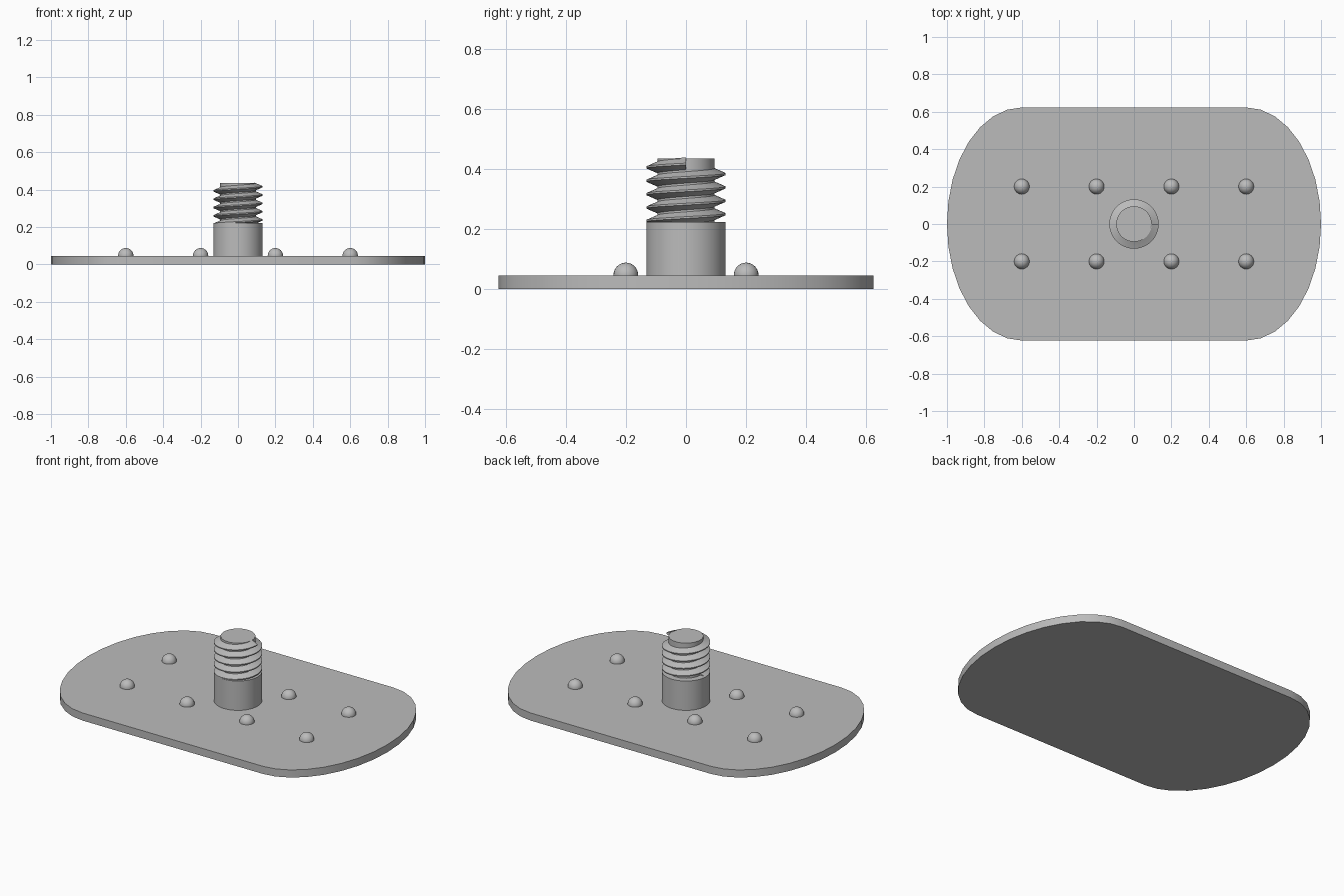
import bpy, bmesh
from math import pi, cos, sin, radians

cube = bpy.data.objects.get("Cube")
if cube:
    bpy.data.objects.remove(cube, do_unlink=True)

grey = bpy.data.materials.new("plain grey")
grey.use_nodes = True
colour = (0.5, 0.5, 0.5, 1)
grey.diffuse_color = colour
grey.node_tree.nodes["Principled BSDF"].inputs["Base Color"].default_value = colour

PLATE_TOP = 0.046
POST_TOP = 0.223
TOP = 0.435
RADIUS = 0.132
CORE = 0.095


def finish(bm, name):
    """Turn a bmesh into a grey, smoothly shaded object."""
    bmesh.ops.recalc_face_normals(bm, faces=bm.faces)
    mesh = bpy.data.meshes.new(name)
    bm.to_mesh(mesh)
    bm.free()
    mesh.materials.append(grey)
    obj = bpy.data.objects.new(name, mesh)
    bpy.context.collection.objects.link(obj)
    bpy.ops.object.select_all(action='DESELECT')
    obj.select_set(True)
    bpy.context.view_layer.objects.active = obj
    bpy.ops.object.shade_smooth_by_angle(angle=radians(30))
    return obj


def prism(name, outline, z0, z1):
    """Extrude a flat outline from z0 to z1."""
    bm = bmesh.new()
    face = bm.faces.new([bm.verts.new((x, y, z0)) for x, y in outline])
    up = bmesh.ops.extrude_face_region(bm, geom=[face])["geom"]
    bmesh.ops.translate(bm, vec=(0, 0, z1 - z0),
                        verts=[v for v in up if isinstance(v, bmesh.types.BMVert)])
    return finish(bm, name)


def arc(cx, rx, ry, start, sweep, steps, closed=False):
    count = steps if closed else steps + 1
    return [(cx + rx * cos(start + sweep * i / steps),
             ry * sin(start + sweep * i / steps)) for i in range(count)]


# Base plate: straight sides and half-elliptical ends
ends = arc(0.6, 0.4, 0.623, -pi / 2, pi, 16) + arc(-0.6, 0.4, 0.623, pi / 2, pi, 16)
prism("base_plate", ends, 0, PLATE_TOP)

# Plain post and the screw core above it
prism("post", arc(0, RADIUS, RADIUS, 0, 2 * pi, 48, True), PLATE_TOP - 0.01, POST_TOP)
prism("screw_core", arc(0, CORE, CORE, 0, 2 * pi, 48, True), POST_TOP - 0.01, TOP)

# Right-handed screw thread: a V profile swept along a helix
PITCH, TURNS, STEPS = 0.0445, 4.5, 48
profile = [(CORE - 0.005, -0.022), (CORE, -0.019), (RADIUS, -0.003),
           (RADIUS, 0.003), (CORE, 0.019), (CORE - 0.005, 0.022)]
bm = bmesh.new()
rings = []
for i in range(int(TURNS * STEPS) + 1):
    turn = i / STEPS - TURNS
    a, z = 2 * pi * turn, 0.416 + PITCH * turn
    rings.append([bm.verts.new((r * cos(a), r * sin(a), z + dz)) for r, dz in profile])
for low, high in zip(rings, rings[1:]):
    for k in range(len(profile)):
        j = (k + 1) % len(profile)
        bm.faces.new((low[k], low[j], high[j], high[k]))
bm.faces.new(rings[0])
bm.faces.new(rings[-1])
finish(bm, "screw_thread")

# Two rows of small domes
for row, y in (("front", -0.2), ("back", 0.2)):
    for n, x in enumerate((-0.6, -0.2, 0.2, 0.6), 1):
        bm = bmesh.new()
        bmesh.ops.create_uvsphere(bm, u_segments=24, v_segments=16, radius=0.041)
        bmesh.ops.bisect_plane(bm, geom=bm.verts[:] + bm.edges[:] + bm.faces[:],
                               plane_co=(0, 0, -0.006), plane_no=(0, 0, 1),
                               clear_inner=True)
        bmesh.ops.translate(bm, vec=(x, y, PLATE_TOP + 0.001), verts=bm.verts)
        finish(bm, f"{row}_dome_{n}")
